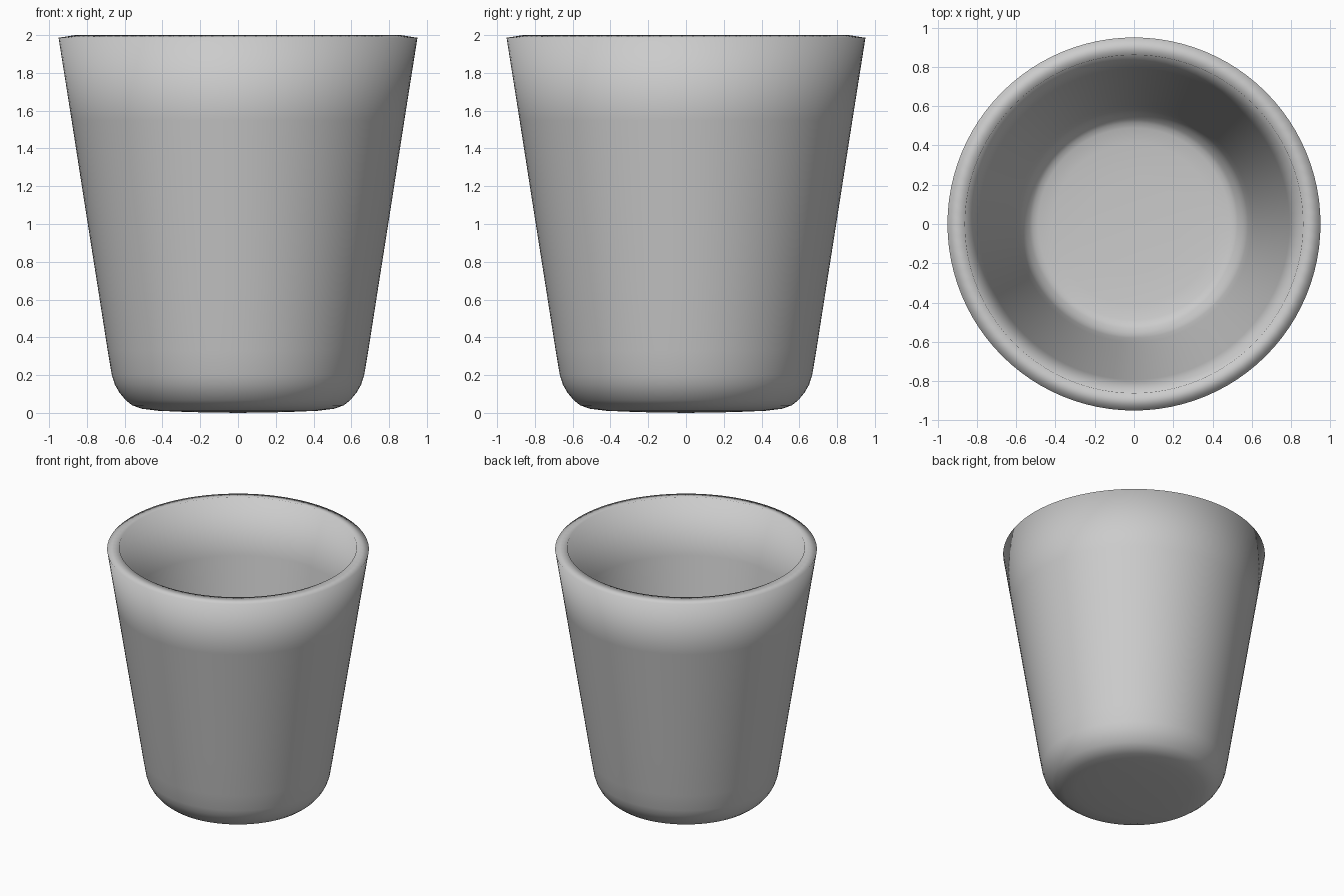
import bpy, bmesh, math

if "Cube" in bpy.data.objects:
    bpy.data.objects.remove(bpy.data.objects["Cube"])

# Outer profile (radius, height): slightly domed base, rounded corner, tapered wall
PROFILE = [(0, 0.0), (0.25, 0.004), (0.42, 0.011), (0.51, 0.022), (0.56, 0.04),
           (0.595, 0.068), (0.628, 0.108), (0.652, 0.15), (0.668, 0.2),
           (0.69, 0.33), (0.74, 0.65), (0.811, 1.1), (0.881, 1.55), (0.95, 1.986)]

bm = bmesh.new()
verts = [bm.verts.new((r, 0, z)) for r, z in PROFILE]
edges = [bm.edges.new(pair) for pair in zip(verts, verts[1:])]
bmesh.ops.spin(bm, geom=verts + edges, cent=(0, 0, 0), axis=(0, 0, 1),
               angle=math.tau, steps=96, use_merge=False)
bmesh.ops.remove_doubles(bm, verts=bm.verts, dist=0.0005)

# Make the shell face outwards
bm.normal_update()
lowest = min(bm.faces, key=lambda f: f.calc_center_median().z)
if lowest.normal.z > 0:
    bmesh.ops.reverse_faces(bm, faces=bm.faces)
for f in bm.faces:
    f.smooth = True

mesh = bpy.data.meshes.new("cup")
bm.to_mesh(mesh)
bm.free()
cup = bpy.data.objects.new("cup", mesh)
bpy.context.collection.objects.link(cup)

# Wall thickness, grown inwards
wall = cup.modifiers.new("wall", 'SOLIDIFY')
wall.thickness = 0.09
wall.offset = -1
wall.use_even_offset = True
